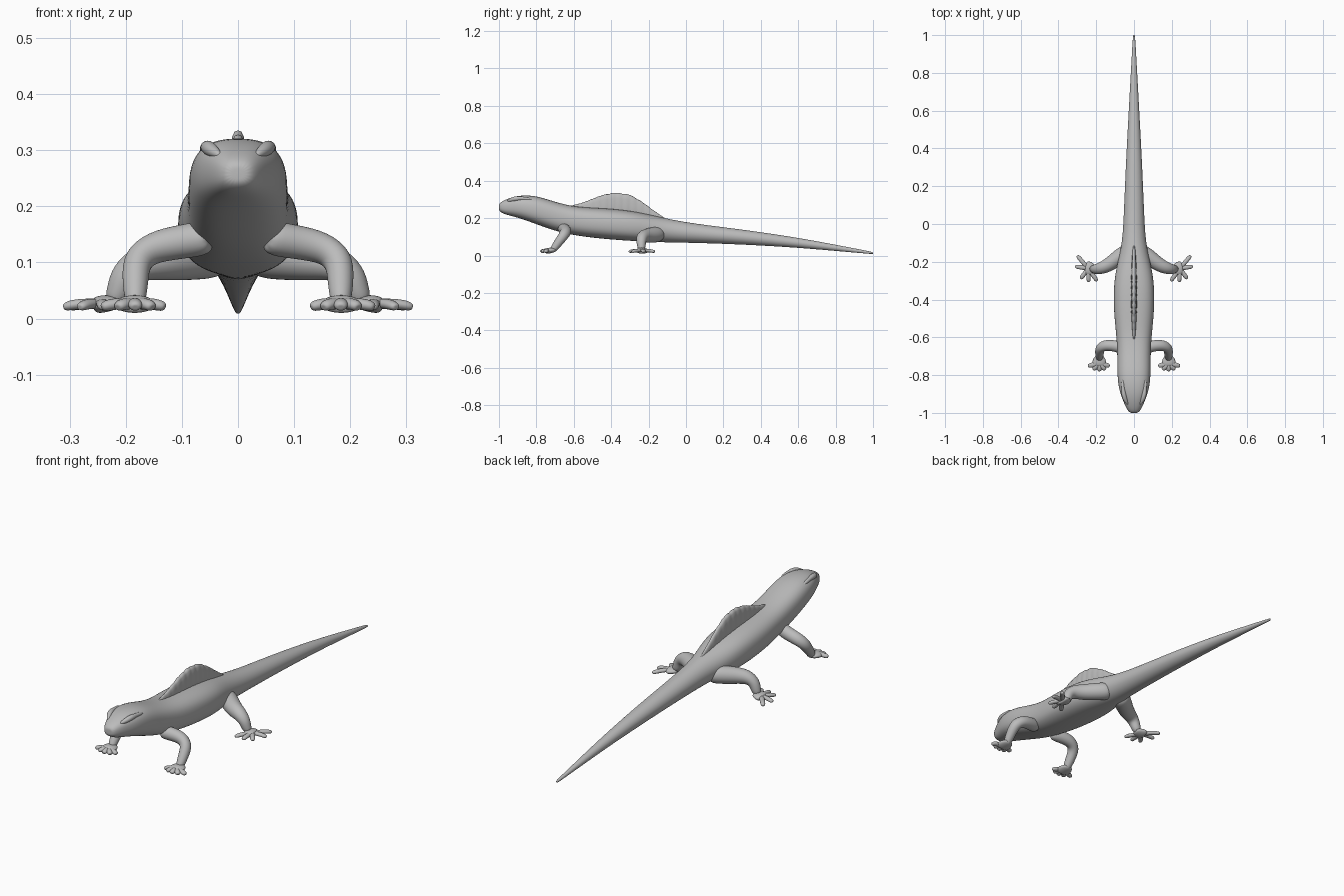
import bpy, bmesh, math
from mathutils import Vector

if "Cube" in bpy.data.objects:
    bpy.data.objects.remove(bpy.data.objects["Cube"])

skin = bpy.data.materials.new("grey skin")
skin.use_nodes = True
GREY = (0.5, 0.5, 0.5, 1)
skin.diffuse_color = GREY
skin.node_tree.nodes["Principled BSDF"].inputs["Base Color"].default_value = GREY


def finish(name, bm, levels=2):
    bmesh.ops.recalc_face_normals(bm, faces=bm.faces)
    mesh = bpy.data.meshes.new(name)
    bm.to_mesh(mesh)
    bm.free()
    mesh.materials.append(skin)
    mesh.shade_smooth()
    obj = bpy.data.objects.new(name, mesh)
    bpy.context.collection.objects.link(obj)
    if levels:
        mod = obj.modifiers.new("smooth", 'SUBSURF')
        mod.levels = mod.render_levels = levels
    return obj


def loft(bm, rings):
    """Bridge a list of point rings and close both ends with fans."""
    loops = [[bm.verts.new(p) for p in ring] for ring in rings]
    n = len(loops[0])
    for a, b in zip(loops, loops[1:]):
        for i in range(n):
            j = (i + 1) % n
            bm.faces.new((a[i], a[j], b[j], b[i]))
    for loop in (loops[0], loops[-1]):
        mid = bm.verts.new(sum((v.co for v in loop), Vector()) / n)
        for i in range(n):
            bm.faces.new((loop[i], loop[(i + 1) % n], mid))


def tube(bm, path, sides=10, flat=1.0):
    """Round limb along (x, y, z, radius) points; flat squashes it in height."""
    pts = [Vector(p[:3]) for p in path]
    rings = []
    for k, p in enumerate(pts):
        d = (pts[min(k + 1, len(pts) - 1)] - pts[max(k - 1, 0)]).normalized()
        ref = Vector((0, 0, 1)) if flat < 1 else Vector((0, 1, 0))
        u = d.cross(ref).normalized()
        v = u.cross(d) * flat
        r = path[k][3]
        rings.append([p + r * (u * math.cos(t) + v * math.sin(t))
                      for t in (2 * math.pi * i / sides for i in range(sides))])
    loft(bm, rings)


def mirrored(name, build, levels=2):
    for side, s in (("left", 1), ("right", -1)):
        bm = bmesh.new()
        build(bm)
        for v in bm.verts:
            v.co.x *= s
        finish(side + "_" + name, bm, levels)


# Head, trunk and tail: y, half width, underside, top
STATIONS = [
    (-1.0, .024, .238, .278), (-.975, .041, .222, .295), (-.93, .06, .21, .313),
    (-.88, .079, .196, .323), (-.8, .089, .167, .321), (-.7, .088, .13, .287),
    (-.6, .092, .108, .262), (-.5, .104, .094, .256), (-.38, .109, .083, .25),
    (-.27, .102, .076, .236), (-.17, .078, .071, .214), (-.08, .061, .069, .193),
    (.05, .054, .067, .17), (.3, .044, .059, .14), (.6, .028, .042, .096),
    (.85, .014, .02, .048), (.98, .007, .009, .023), (1.0, .004, .008, .018)]
rings = []
for y, w, lo, hi in STATIONS:
    power = 0.8 if y < -.2 else 1.0
    ring = []
    for i in range(20):
        t = 2 * math.pi * i / 20
        c, s = math.cos(t), math.sin(t)
        ring.append((1.01 * w * math.copysign(abs(c) ** power, c), y,
                     (lo + hi) / 2 + (hi - lo) / 2 * math.copysign(abs(s) ** power, s)))
    rings.append(ring)
bm = bmesh.new()
loft(bm, rings)
finish("body", bm)


# Brow ridges over the eyes
def brow(bm):
    tube(bm, [(.032, -.955, .29, .006), (.047, -.93, .3, .013),
              (.056, -.895, .307, .015), (.06, -.85, .304, .012), (.06, -.82, .298, .005)])


mirrored("brow", brow)

# Back sail: an arch with a thin scalloped edge and faint ribs
RIBS = 14
SAIL = [(-.64, .262), (-.55, .284), (-.45, .322), (-.38, .336), (-.3, .325),
        (-.23, .284), (-.17, .24), (-.11, .2)]


def sail_height(y):
    for (y0, z0), (y1, z1) in zip(SAIL, SAIL[1:]):
        if y <= y1 + 1e-6:
            return z0 + (z1 - z0) * (y - y0) / (y1 - y0)


bm = bmesh.new()
rings = []
steps = RIBS * 4
for k in range(steps + 1):
    y = -.64 + .53 * k / steps
    wave = abs(math.sin(math.pi * k / 4))
    fade = math.sin(math.pi * k / steps)
    top = sail_height(y) + .004 * wave * fade
    base = .2 - .05 * max(0, (y + .25) / .14)
    w = .007 + .007 * fade + .002 * wave * fade
    mid = base + .6 * (top - base)
    rings.append([(-w * 1.2, y, base), (-w, y, mid), (-w * .75, y, top - .006), (0, y, top),
                  (w * .75, y, top - .006), (w, y, mid), (w * 1.2, y, base)])
loft(bm, rings)
finish("back_sail", bm, 1)

# Legs
mirrored("front_leg", lambda bm: tube(bm, [
    (.05, -.66, .145, .034), (.1, -.645, .137, .032), (.15, -.64, .128, .031),
    (.181, -.655, .106, .029), (.183, -.682, .07, .025), (.183, -.705, .038, .021),
    (.183, -.715, .026, .016)]))
mirrored("hind_leg", lambda bm: tube(bm, [
    (.03, -.14, .115, .045), (.08, -.175, .11, .044), (.13, -.215, .105, .04),
    (.175, -.235, .1, .034), (.203, -.24, .078, .028), (.212, -.238, .048, .024),
    (.222, -.238, .03, .018)]))


def foot(name, heel, palm, tips, width, toe):
    """Flat palm with a fan of tapering toes."""
    hx, hy = heel
    px, py = palm

    def build(bm):
        back = (hx - (px - hx) * .3, hy - (py - hy) * .3)
        tube(bm, [(*back, .028, width * .35), (hx, hy, .029, width * .75),
                  (px, py, .026, width), (px + (px - hx) * .5, py + (py - hy) * .5, .023, width * .8)],
             flat=.42)
        for tx, ty in tips:
            mx, my = (px + tx) / 2, (py + ty) / 2
            tube(bm, [(px, py, .026, toe), (mx, my, .027, toe),
                      (tx + (mx - tx) * .25, ty + (my - ty) * .25, .023, toe),
                      (tx, ty, .02, toe * .6)], sides=8, flat=.8)
    mirrored(name, build)


foot("front_foot", (.183, -.705), (.184, -.737),
     [(.13, -.752), (.152, -.771), (.183, -.778), (.215, -.771), (.243, -.752)], .042, .014)
foot("hind_foot", (.215, -.238), (.243, -.235),
     [(.195, -.302), (.24, -.306), (.282, -.29), (.311, -.225), (.3, -.168)], .042, .0125)
